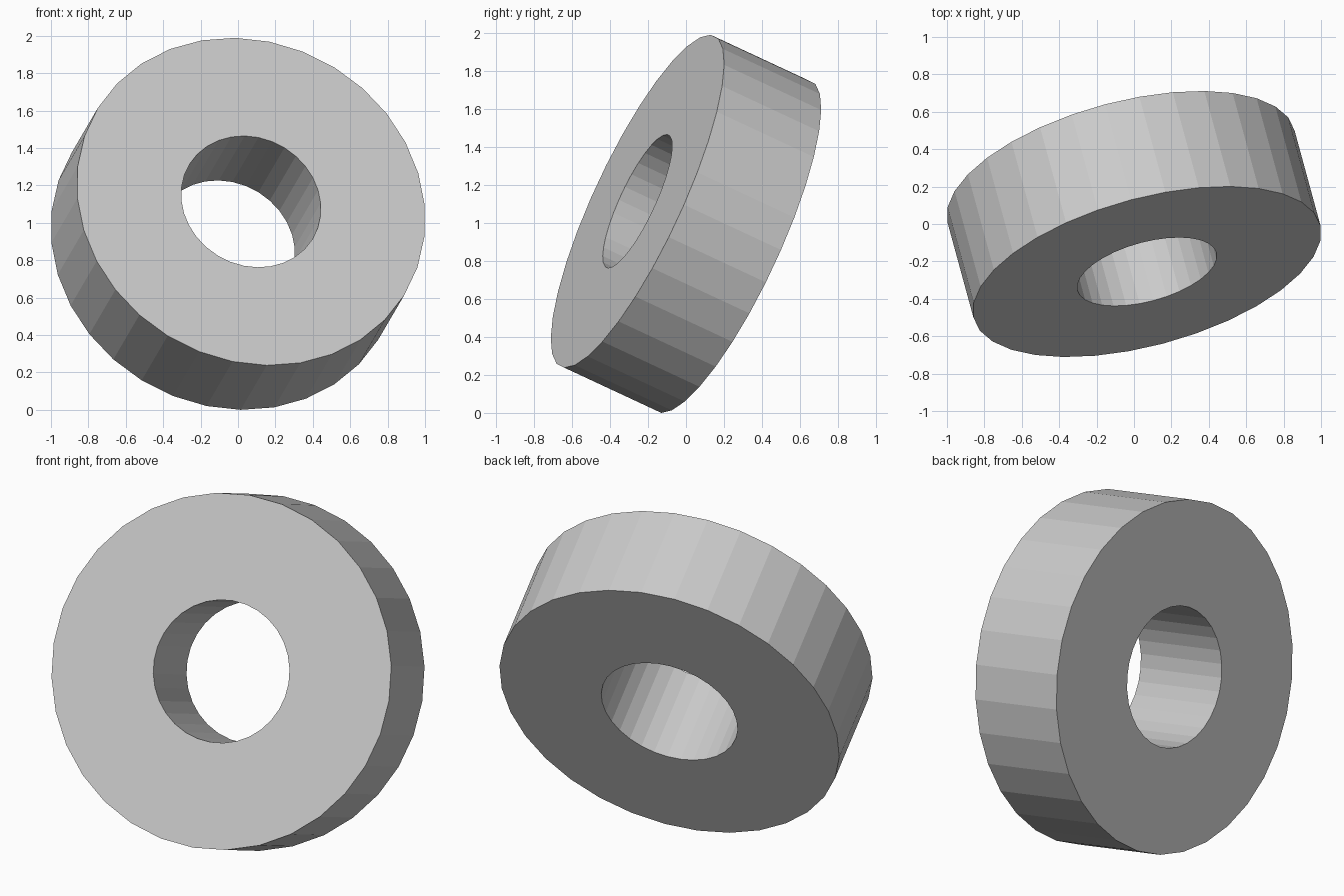
import bpy, bmesh, math
from mathutils import Vector, Matrix

if "Cube" in bpy.data.objects:
    bpy.data.objects.remove(bpy.data.objects["Cube"])

SIDES, R_OUT, R_IN, HALF = 32, 0.96, 0.385, 0.29
PHASE = math.radians(-1.2)

# Tilted frame: n is the ring axis, u is level, v points up the face
n = Vector((0.24, -0.88, 0.41)).normalized()
u = Vector((-n.y, n.x, 0)).normalized()
v = n.cross(u)
tilt = Matrix((u, v, n)).transposed()

# Thick ring: square cross-section swept round the axis
bm = bmesh.new()
section = [(R_OUT, HALF), (R_IN, HALF), (R_IN, -HALF), (R_OUT, -HALF)]
rings = []
for i in range(SIDES):
    a = PHASE + math.tau * i / SIDES
    rings.append([bm.verts.new(tilt @ Vector((r * math.cos(a), r * math.sin(a), h)))
                  for r, h in section])
for i in range(SIDES):
    p, q = rings[i], rings[(i + 1) % SIDES]
    for j in range(4):
        k = (j + 1) % 4
        bm.faces.new((p[j], p[k], q[k], q[j]))
bmesh.ops.recalc_face_normals(bm, faces=bm.faces[:])

# Stand it on the ground
low = min(w.co.z for w in bm.verts)
bmesh.ops.translate(bm, verts=bm.verts[:], vec=(0, 0, -low))

mesh = bpy.data.meshes.new("ring")
bm.to_mesh(mesh)
bm.free()
bpy.context.collection.objects.link(bpy.data.objects.new("ring", mesh))
